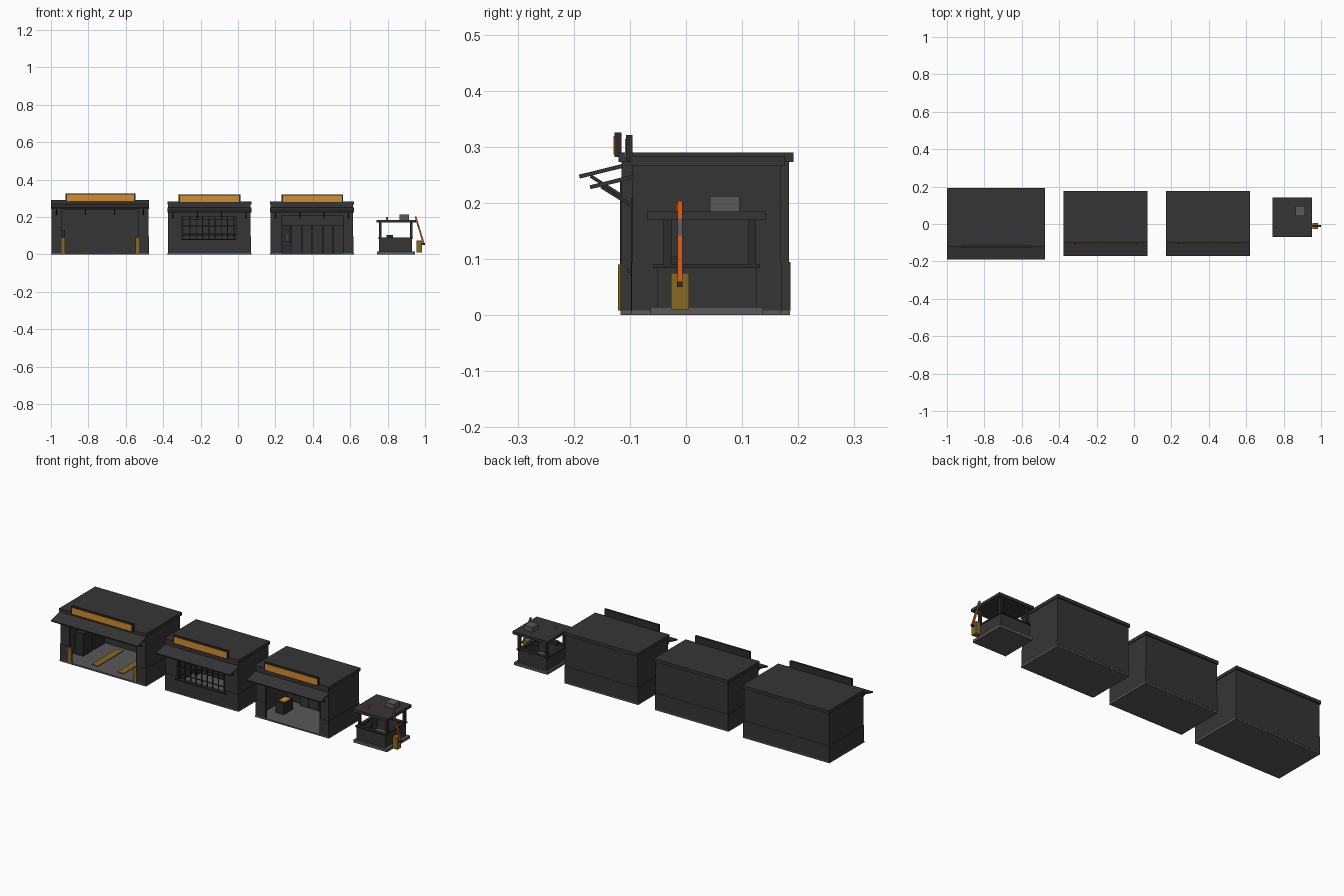
import bpy
from mathutils import Vector

if "Cube" in bpy.data.objects:
    bpy.data.objects.remove(bpy.data.objects["Cube"])


def material(name, rgb):
    m = bpy.data.materials.new(name)
    m.use_nodes = True
    col = (*rgb, 1)
    m.diffuse_color = col
    m.node_tree.nodes["Principled BSDF"].inputs["Base Color"].default_value = col
    return m


WALL = material("charcoal wall", (.036, .036, .036))
METAL = material("dark metal", (.025, .025, .026))
FLOOR = material("grey concrete", (.10, .10, .10))
SIGN = material("amber sign", (.66, .27, .025))
HAZARD = material("hazard yellow", (.24, .14, .015))
ORANGE = material("orange paint", (.66, .09, .006))

FACES = [(0, 3, 2, 1), (4, 5, 6, 7), (0, 1, 5, 4), (1, 2, 6, 5), (2, 3, 7, 6), (3, 0, 4, 7)]


def add(name, verts, mat):
    me = bpy.data.meshes.new(name)
    me.from_pydata(verts, [], FACES)
    me.materials.append(mat)
    ob = bpy.data.objects.new(name, me)
    bpy.context.collection.objects.link(ob)
    return ob


def box(name, x, y, z, mat):
    """Axis-aligned box from (min, max) pairs."""
    verts = [(a, b, c) for c in z for a, b in
             ((x[0], y[0]), (x[1], y[0]), (x[1], y[1]), (x[0], y[1]))]
    return add(name, verts, mat)


def beam(name, p, q, w, h, mat):
    """Slanted bar of width w and depth h from p to q."""
    p, q = Vector(p), Vector(q)
    rot = (q - p).to_track_quat('Z', 'Y')
    off = [rot @ Vector((a * w / 2, b * h / 2, 0))
           for a, b in ((-1, -1), (1, -1), (1, 1), (-1, 1))]
    return add(name, [e + o for e in (p, q) for o in off], mat)


def shop(name, x0, x1, front, back, top, opening, sign, awning):
    """Hollow shop with an open front, flat roof, awning and sign board."""
    ox0, ox1, oz0, oz1 = opening
    t, e = .012, .004
    a, b = x0 + e, x1 - e
    ceil = top - .017
    mid = front + t
    # shell
    box(name + "_slab", (x0 + .001, x1 - .001), (front - .002, back + .001), (0, .008), FLOOR)
    box(name + "_back_wall", (a, b), (back - t, back), (.005, ceil), WALL)
    box(name + "_right_wall", (a, a + t), (front, back), (.005, ceil), WALL)
    box(name + "_left_wall", (b - t, b), (front, back), (.005, ceil), WALL)
    box(name + "_right_jamb", (a, ox0), (front, mid), (.005, ceil), WALL)
    box(name + "_left_jamb", (ox1, b), (front, mid), (.005, ceil), WALL)
    box(name + "_lintel", (ox0, ox1), (front, mid), (oz1, ceil), WALL)
    if oz0 > .01:
        box(name + "_front_wall", (ox0, ox1), (front, mid), (.005, oz0), WALL)
    # plinth bands
    z = (.008, .095)
    box(name + "_back_plinth", (a - .002, b + .002), (back - .005, back + .002), z, WALL)
    for side, px in (("right", (a - .002, a + .005)), ("left", (b - .005, b + .002))):
        box(f"{name}_{side}_plinth", px, (front - .002, back + .002), z, WALL)
    for side, px in (("right", (a - .002, ox0)), ("left", (ox1, b + .002))):
        box(f"{name}_{side}_front_plinth", px, (front - .002, front + .005), z, WALL)
    # opening trim
    for side, px in (("right", (ox0 - .004, ox0)), ("left", (ox1, ox1 + .004))):
        box(f"{name}_{side}_trim", px, (front - .003, front + .004), (oz0, oz1), METAL)
    box(name + "_top_trim", (ox0 - .004, ox1 + .004), (front - .003, front + .004), (oz1, oz1 + .004), METAL)
    # roof
    box(name + "_roof", (x0, x1), (front - .005, back + .008), (ceil, top), WALL)
    # sign
    sx0, sx1, sz = sign
    sy = front - .012
    box(name + "_sign_board", (sx0, sx1), (sy, front), (top - .008, sz), METAL)
    box(name + "_sign_face", (sx0 + .007, sx1 - .007), (sy - .002, sy + .001), (top - .004, sz - .007), SIGN)
    # awning and its struts
    ay, az, wz = awning
    mx = (x0 + x1) / 2
    beam(name + "_awning", (mx, front + .002, wz), (mx, ay, az), x1 - x0, .007, WALL)
    for i in range(4):
        sxx = x0 + .03 + i * (x1 - x0 - .06) / 3
        beam(f"{name}_awning_strut_{i}", (sxx, front, wz - .053),
             (sxx, ay + .02, az + .001), .006, .006, METAL)


shop("garage", -1, -.475, -.115, .184, .29, (-.94, -.535, .008, .237),
     (-.922, -.548, .326), (-.19, .247, .266))
shop("store", -.377, .072, -.095, .168, .284, (-.30, -.012, .08, .202),
     (-.318, .013, .321), (-.171, .228, .247))
shop("workshop", .171, .62, -.095, .168, .284, (.235, .562, .008, .205),
     (.233, .562, .321), (-.171, .228, .247))

# garage: hazard posts, floor strips, cabinet
for side, x in (("right", -.945), ("left", -.549)):
    box(f"garage_{side}_hazard_post", (x, x + .019), (-.121, -.11), (.008, .09), HAZARD)
for side, x in (("right", -.815), ("left", -.66)):
    box(f"garage_{side}_floor_strip", (x - .019, x + .019), (-.075, .145), (.007, .012), HAZARD)
box("garage_cabinet", (-.975, -.925), (-.02, .06), (.008, .13), METAL)
box("garage_shelf", (-.975, -.925), (.08, .165), (.008, .10), METAL)

# store: sill, window bars, shelves
box("store_sill", (-.31, -.002), (-.104, -.083), (.076, .083), METAL)
for i in range(9):
    x = -.29 + i * .0335
    box(f"store_window_bar_{i}", (x - .002, x + .002), (-.093, -.088), (.083, .202), METAL)
for z in (.11, .15, .185):
    box("store_window_rail", (-.30, -.012), (-.094, -.089), (z - .002, z + .002), METAL)
for z in (.05, .10, .15):
    box("store_shelf", (-.34, .035), (.11, .156), (z, z + .006), METAL)
for x in (-.34, -.155, .029):
    box("store_shelf_upright", (x, x + .006), (.11, .156), (.008, .19), METAL)

# workshop: door, lockers, bench
box("workshop_door", (.232, .284), (.145, .156), (.008, .157), METAL)
box("workshop_door_handle", (.260, .264), (.14, .146), (.07, .11), FLOOR)
for i in range(5):
    x = .287 + i * .056
    box(f"workshop_locker_{i}", (x, x + .053), (.125, .156), (.008, .157), WALL)
box("workshop_bench", (.235, .285), (-.01, .07), (.008, .068), METAL)
box("workshop_bench_mat", (.245, .28), (.005, .055), (.067, .071), SIGN)

# kiosk: base, low walls, sill, posts, roof
box("kiosk_base", (.744, .947), (-.063, .137), (0, .015), FLOOR)
KX, KY, KZ = (.755, .93), (-.052, .126), (.014, .084)
for y in (KY[0], KY[1] - .01):
    box("kiosk_wall", KX, (y, y + .01), KZ, WALL)
    box("kiosk_sill", (.750, .935), (y - .006, y + .014), (.084, .09), METAL)
for x in (KX[0], KX[1] - .01):
    box("kiosk_side_wall", (x, x + .01), KY, KZ, WALL)
    box("kiosk_side_sill", (x - .006, x + .014), (-.058, .132), (.084, .09), METAL)
    for y in (-.04, .111):
        box("kiosk_post", (x, x + .013), (y, y + .014), (.084, .17), METAL)
box("kiosk_roof", (.741, .953), (-.069, .142), (.17, .185), WALL)
box("kiosk_vent_box", (.863, .915), (.043, .095), (.184, .212), FLOOR)
box("kiosk_beacon", (.79, .802), (-.018, -.005), (.184, .2), ORANGE)
box("kiosk_console", (.795, .828), (-.04, -.014), (.086, .105), METAL)

# raised barrier beside the kiosk
box("barrier_housing", (.955, .985), (-.027, .005), (.01, .075), HAZARD)
low, high = Vector((.994, -.011, .054)), Vector((.949, -.011, .202))
for part, s, e, mat in (("lower", 0, .58, ORANGE), ("middle", .58, .79, FLOOR), ("upper", .79, 1, ORANGE)):
    beam(f"barrier_{part}_arm", low.lerp(high, s), low.lerp(high, e), .009, .009, mat)
box("barrier_pivot", (.984, 1), (-.016, -.006), (.05, .06), METAL)
